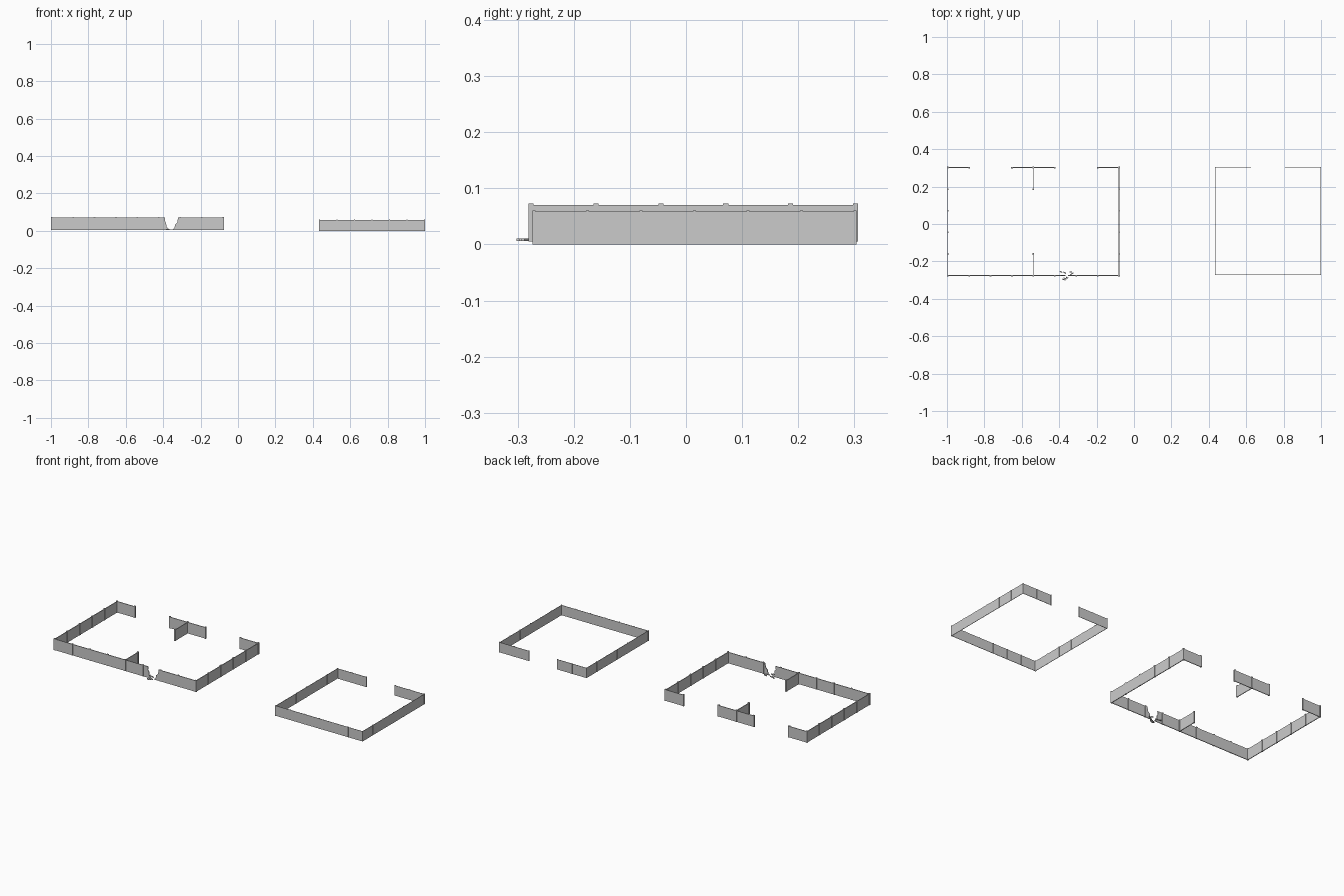
import bpy, bmesh, math, random
from mathutils import Vector, Matrix

if "Cube" in bpy.data.objects:
    bpy.data.objects.remove(bpy.data.objects["Cube"])

random.seed(4)


def add_box(bm, center, size, rot=0.0):
    m = Matrix.Translation(center) @ Matrix.Rotation(rot, 4, 'Z') @ Matrix.Diagonal((*size, 1))
    bmesh.ops.create_cube(bm, size=1, matrix=m)


def finish(bm, name):
    bmesh.ops.recalc_face_normals(bm, faces=bm.faces[:])
    me = bpy.data.meshes.new(name)
    bm.to_mesh(me)
    bm.free()
    ob = bpy.data.objects.new(name, me)
    bpy.context.collection.objects.link(ob)
    return ob


def fence(name, start, end, n, z0, panel_top, post_top, thick, post, skip=()):
    """Row of n panels with a post at every joint."""
    a, b = Vector(start), Vector(end)
    d = b - a
    ang = math.atan2(d.y, d.x)
    bm = bmesh.new()
    for i in range(n):
        if i in skip:
            continue
        c = a + d * ((i + 0.5) / n)
        add_box(bm, (c.x, c.y, (z0 + panel_top) / 2), (d.length / n, thick, panel_top - z0), ang)
    finish(bm, name + "_panels")
    bm = bmesh.new()
    for i in range(n + 1):
        c = a + d * (i / n)
        add_box(bm, (c.x, c.y, (z0 + post_top) / 2), (post[0], post[1], post_top - z0), ang)
    finish(bm, name + "_posts")


def slab(name, outline, y, thick):
    """Extruded x-z outline standing at depth y."""
    bm = bmesh.new()
    f = bm.faces.new([bm.verts.new((x, y - thick / 2, z)) for x, z in outline])
    g = bmesh.ops.extrude_face_region(bm, geom=[f])
    bmesh.ops.translate(bm, vec=(0, thick, 0), verts=[v for v in g['geom'] if isinstance(v, bmesh.types.BMVert)])
    return finish(bm, name)


# Large compound: 8 x 5 panels
X0, X1, Y0, Y1 = -0.996, -0.08, -0.276, 0.302
px = (X1 - X0) / 8
py = (Y1 - Y0) / 5
big = dict(z0=0.005, panel_top=0.07, post_top=0.073, thick=0.004, post=(0.009, 0.008))
mid = X0 + 4 * px
for name, s, e, n, skip in [
    ("large_front", (X0, Y0), (X1, Y0), 8, (5,)),
    ("large_left", (X0, Y0), (X0, Y1), 5, ()),
    ("large_right", (X1, Y0), (X1, Y1), 5, ()),
    ("large_back_left", (X0, Y1), (X0 + px, Y1), 1, ()),
    ("large_back_middle", (X0 + 3 * px, Y1), (X0 + 5 * px, Y1), 2, ()),
    ("large_back_right", (X1 - px, Y1), (X1, Y1), 1, ()),
    ("divider_front", (mid, Y0), (mid, Y0 + py), 1, ()),
    ("divider_back", (mid, Y1 - py), (mid, Y1), 1, ()),
]:
    fence(name, s, e, n, skip=skip, **big)

# Smashed panel remains
l, r = X0 + 5 * px, X0 + 6 * px
slab("broken_panel_left", [(l, 0.005), (-0.366, 0.005), (-0.376, 0.014), (-0.383, 0.022),
                           (-0.384, 0.042), (-0.391, 0.052), (-0.389, 0.07), (l, 0.07)], Y0, 0.004)
slab("broken_panel_right", [(r, 0.005), (-0.352, 0.005), (-0.340, 0.016), (-0.336, 0.034),
                            (-0.324, 0.046), (-0.321, 0.07), (r, 0.07)], Y0, 0.004)

# Debris lying by the breach
bm = bmesh.new()
for x, y in [(-0.39, -0.256), (-0.37, -0.261), (-0.338, -0.256), (-0.332, -0.266),
             (-0.368, -0.292), (-0.375, -0.297), (-0.358, -0.287)]:
    add_box(bm, (x, y, 0.0085), (random.uniform(0.012, 0.02), 0.006, 0.004), random.uniform(-0.7, 0.9))
finish(bm, "panel_debris")

# Small compound: 6 x 6 panels
A0, A1, B0, B1 = 0.435, 0.998, -0.271, 0.301
qx = (A1 - A0) / 6
small = dict(z0=0.0, panel_top=0.059, post_top=0.061, thick=0.002, post=(0.005, 0.004))
for name, s, e, n in [
    ("small_front", (A0, B0), (A1, B0), 6),
    ("small_left", (A0, B0), (A0, B1), 6),
    ("small_right", (A1, B0), (A1, B1), 6),
    ("small_back_left", (A0, B1), (A0 + 2 * qx, B1), 2),
    ("small_back_right", (A1 - 2 * qx, B1), (A1, B1), 2),
]:
    fence(name, s, e, n, **small)
